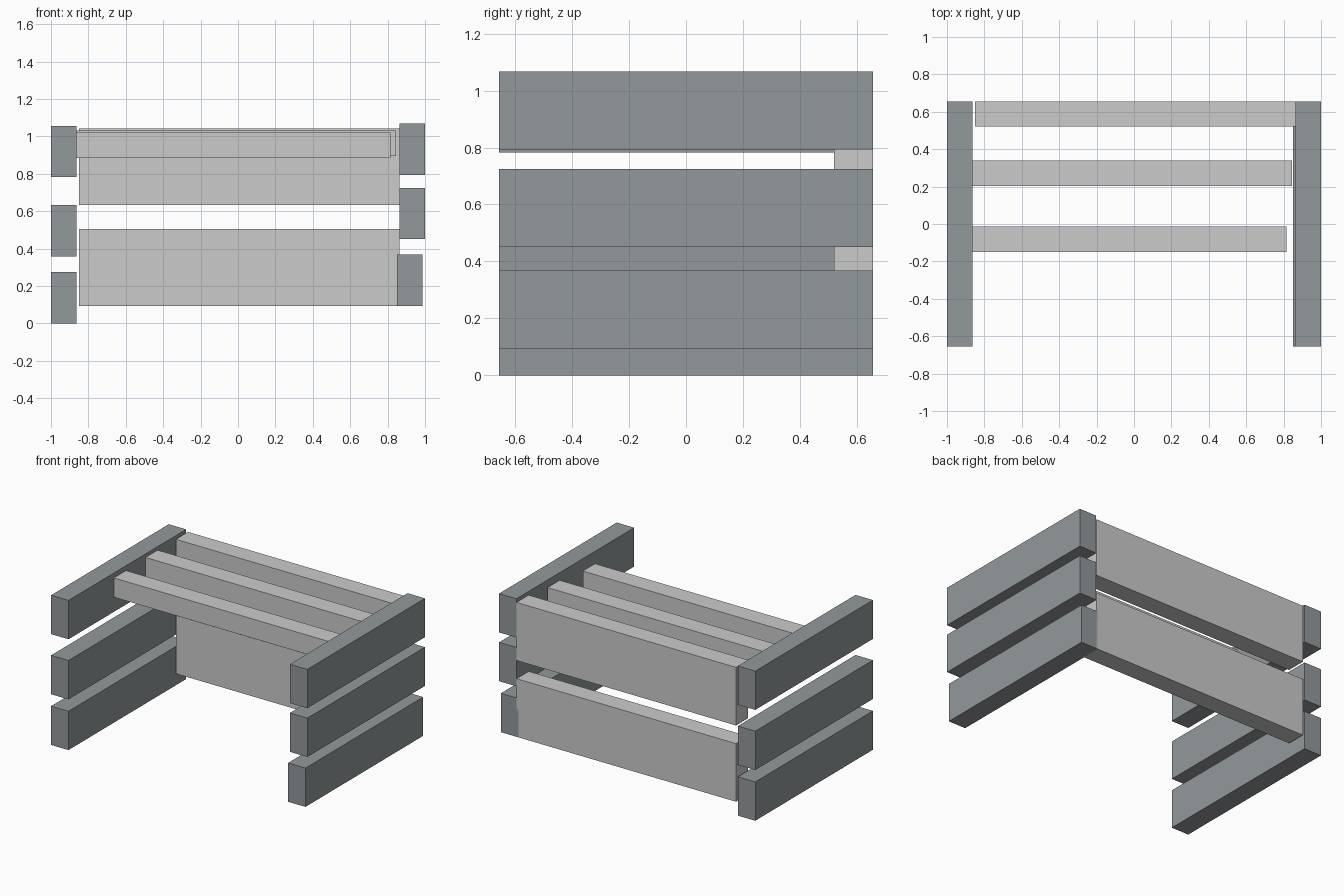
import bpy

if "Cube" in bpy.data.objects:
    bpy.data.objects.remove(bpy.data.objects["Cube"])

dark = bpy.data.materials.new("dark_board")
dark.diffuse_color = (0.29, 0.32, 0.33, 1)
dark.use_nodes = True
dark.node_tree.nodes["Principled BSDF"].inputs["Base Color"].default_value = dark.diffuse_color


def board(name, x, y, z, material=None):
    """Box spanning the given (min, max) ranges."""
    spans = (x, y, z)
    bpy.ops.mesh.primitive_cube_add(size=1, location=[(a + b) / 2 for a, b in spans])
    ob = bpy.context.object
    ob.name = name
    ob.scale = [b - a for a, b in spans]
    bpy.ops.object.transform_apply(location=False, rotation=False, scale=True)
    if material:
        ob.data.materials.append(material)


T = 0.136      # board thickness
H = 0.274      # side board height
L = 1.713      # cross board length
DEPTH = (-0.656, 0.656)

# Side boards: slightly uneven, stacked with gaps
for side, rows in (("left", ((-1.0, 0.0), (-1.0, 0.358), (-1.0, 0.782))),
                   ("right", ((0.85, 0.094), (0.864, 0.45), (0.864, 0.794)))):
    for level, (x, z) in zip(("lower", "middle", "upper"), rows):
        board(f"{side}_{level}_side_board", (x, x + T), DEPTH, (z, z + H), dark)

# Wide back boards
for level, z in (("lower", 0.094), ("upper", 0.632)):
    board(f"{level}_back_board", (-0.85, -0.85 + L), (0.656 - T, 0.656), (z, z + 0.41))

# Square top slats
for name, x_end, y, z in (("rear_slat", 0.845, 0.203, 0.895),
                          ("front_slat", 0.815, -0.149, 0.885)):
    board(name, (x_end - L, x_end), (y, y + T), (z, z + T))
